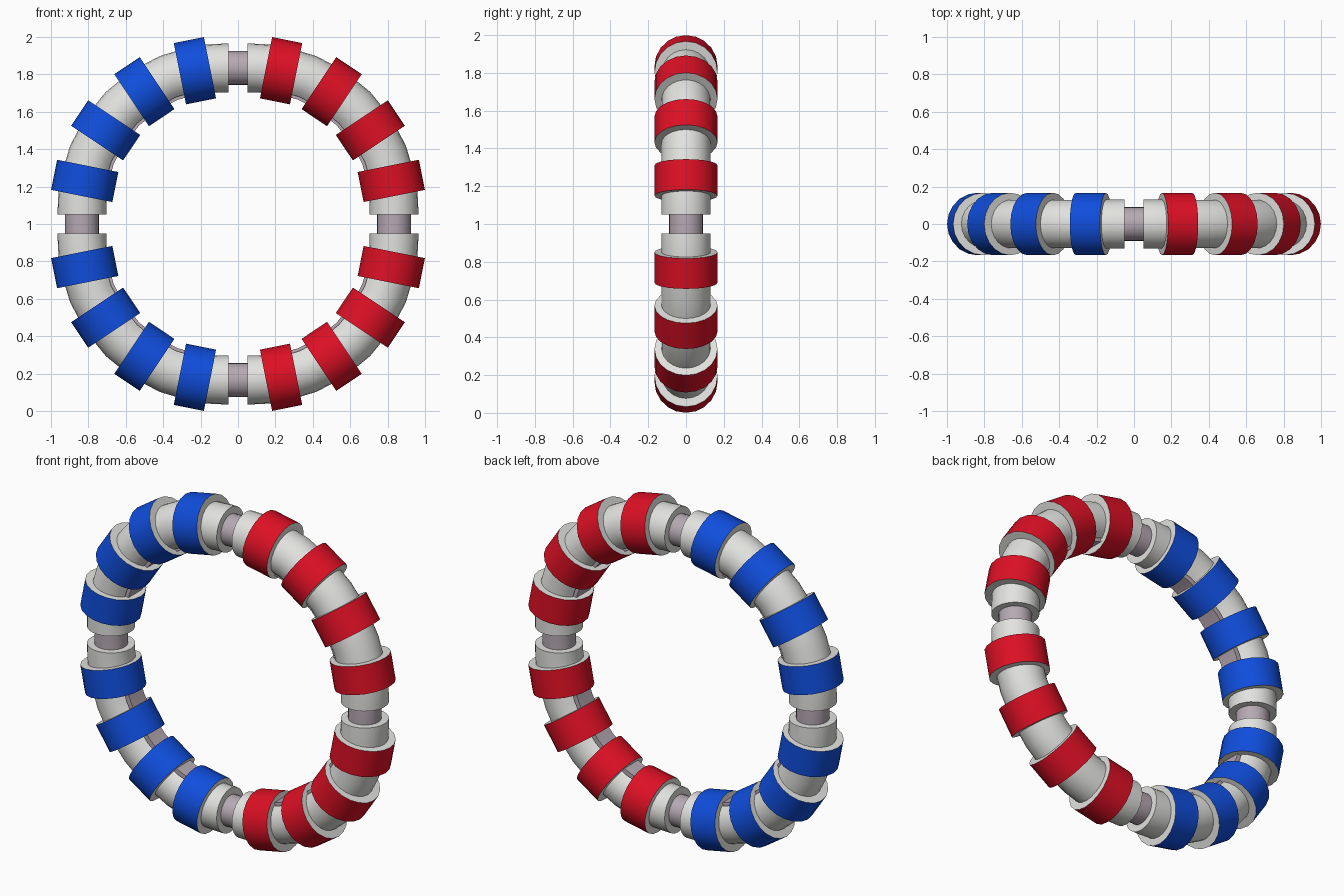
import bpy, bmesh
from math import sin, cos, radians, pi

cube = bpy.data.objects.get("Cube")
if cube:
    bpy.data.objects.remove(cube)

SHIFT = 0.084      # each quarter is pushed outward from the ring centre
RING = 0.75        # bend radius of a quarter
STEP = 11.25       # angular step in degrees
GAP = 0.05         # half the gap between quarters


def material(name, rgb):
    m = bpy.data.materials.new(name)
    m.use_nodes = True
    m.diffuse_color = (*rgb, 1)
    m.node_tree.nodes["Principled BSDF"].inputs["Base Color"].default_value = (*rgb, 1)
    return m


white = material("white", (0.76, 0.76, 0.74))
mauve = material("mauve grey", (0.47, 0.40, 0.45))
red = material("red", (0.72, 0.005, 0.018))
blue = material("blue", (0.005, 0.075, 0.72))


def circle(radius, sides):
    return [(radius * cos(2 * pi * i / sides), radius * sin(2 * pi * i / sides))
            for i in range(sides)]


def frame(degrees, along=0.0):
    """Point on the quarter arc, moved along its tangent, with its direction."""
    a = radians(degrees)
    return (SHIFT + RING * cos(a) - along * sin(a),
            SHIFT + RING * sin(a) + along * cos(a), a)


def sweep(name, profile, frames, side, mats):
    """Carry a (radial, y) profile through frames; caps take the last material."""
    sx, sz = side
    bm = bmesh.new()
    rings = [[bm.verts.new((sx * (x + u * cos(a)), y, 1 + sz * (z + u * sin(a))))
              for u, y in profile] for x, z, a in frames]
    n = len(profile)
    for r0, r1 in zip(rings, rings[1:]):
        for i in range(n):
            j = (i + 1) % n
            bm.faces.new((r0[i], r0[j], r1[j], r1[i]))
    for cap in (rings[0], rings[-1]):
        bm.faces.new(cap).material_index = len(mats) - 1
    bmesh.ops.recalc_face_normals(bm, faces=bm.faces)
    mesh = bpy.data.meshes.new(name)
    bm.to_mesh(mesh)
    bm.free()
    for m in mats:
        mesh.materials.append(m)
    obj = bpy.data.objects.new(name, mesh)
    bpy.context.collection.objects.link(obj)
    bpy.ops.object.select_all(action='DESELECT')
    obj.select_set(True)
    bpy.context.view_layer.objects.active = obj
    bpy.ops.object.shade_smooth_by_angle(angle=radians(30))


# Profiles: open shell with its slot facing the ring centre, and the slot key
slot = 35
arc = [radians(slot + (360 - 2 * slot) * i / 18) for i in range(19)]
shell = ([(-0.13 * cos(t), 0.13 * sin(t)) for t in arc]
         + [(-0.10 * cos(t), 0.10 * sin(t)) for t in reversed(arc)])
key = [(-0.123, -0.064), (-0.123, 0.064), (-0.06, 0.064), (-0.06, -0.064)]

for sx, across in ((1, "left"), (-1, "right")):
    for sz, height in ((1, "upper"), (-1, "lower")):
        side = (sx, sz)
        label = f"{height}_{across}"
        paint = red if sx > 0 else blue

        # Inner core running through to the neighbouring quarters
        bend = [frame(STEP * i) for i in range(9)]
        sweep(f"core_{label}", circle(0.09, 24),
              [frame(0, -SHIFT)] + bend + [frame(90, SHIFT)], side, [mauve])

        # Slotted shell and the key showing in its slot
        middle = [frame(STEP * i) for i in range(1, 8)]
        sweep(f"shell_{label}", shell, middle, side, [white])
        sweep(f"slot_key_{label}", key, middle, side, [mauve])

        # Closed collars at both ends
        over = SHIFT - GAP
        sweep(f"start_collar_{label}", circle(0.13, 24),
              [frame(0, -over), frame(0), frame(STEP / 2), frame(STEP)], side, [white])
        sweep(f"end_collar_{label}", circle(0.13, 24),
              [frame(90 - STEP), frame(90 - STEP / 2), frame(90), frame(90, over)],
              side, [white])

        # Painted bands with white end faces
        for i in range(4):
            a = STEP * (2 * i + 1)
            sweep(f"band_{i + 1}_{label}", circle(0.167, 20),
                  [frame(a, -0.082), frame(a, 0.082)], side, [paint, white])
